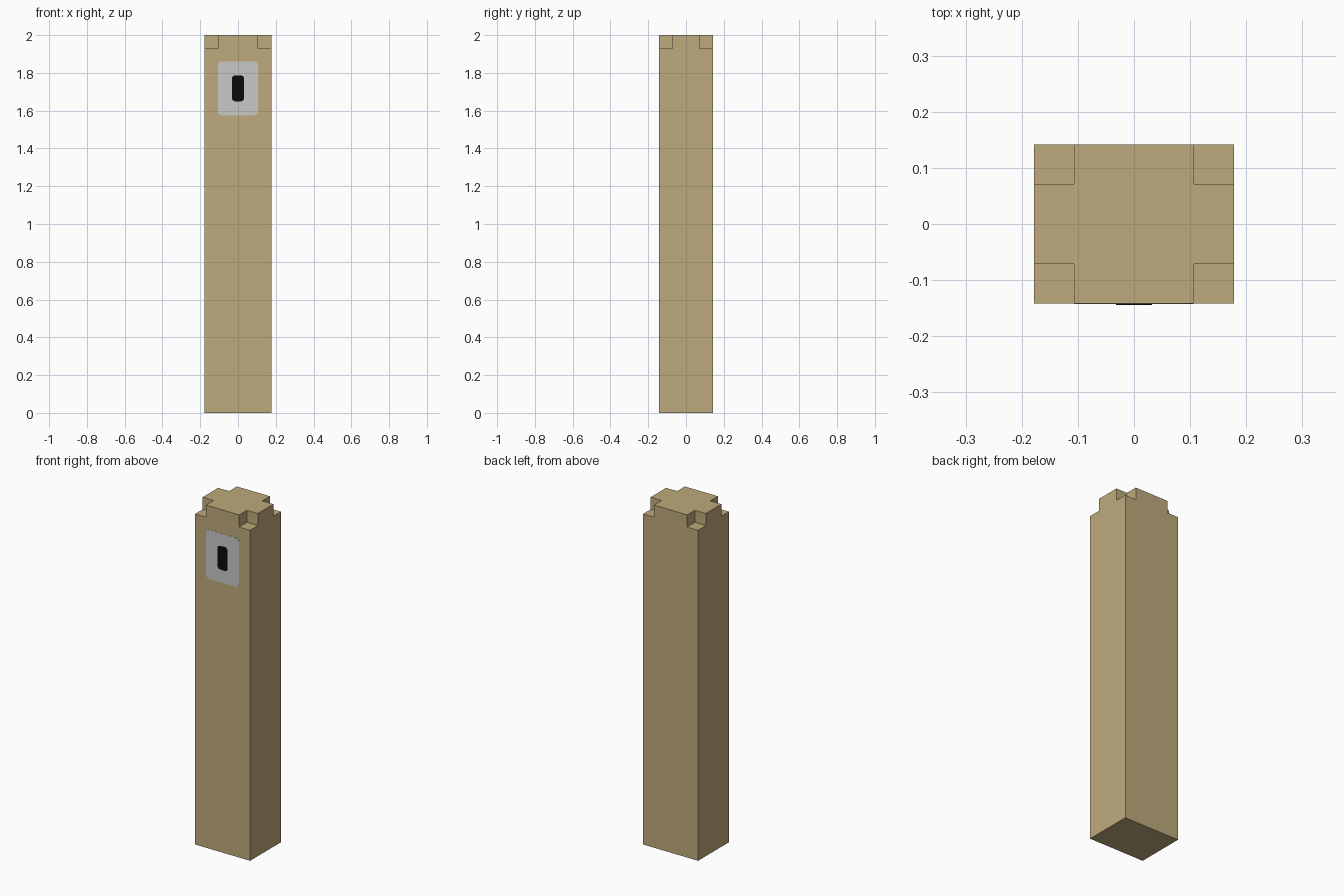
import bpy, bmesh, math

if "Cube" in bpy.data.objects:
    bpy.data.objects.remove(bpy.data.objects["Cube"])

HX, HY, H, N = 0.178, 0.142, 2.0, 0.071   # half sizes, height, corner notch


def material(name, rgb):
    m = bpy.data.materials.new(name)
    m.diffuse_color = (*rgb, 1)
    m.use_nodes = True
    m.node_tree.nodes["Principled BSDF"].inputs["Base Color"].default_value = m.diffuse_color
    return m


tan = material("tan", (0.515, 0.402, 0.200))
grey = material("light_grey", (0.578, 0.578, 0.578))
black = material("black", (0.003, 0.003, 0.003))


def finish(bm, name, mat):
    bmesh.ops.recalc_face_normals(bm, faces=bm.faces)
    me = bpy.data.meshes.new(name)
    bm.to_mesh(me)
    bm.free()
    me.materials.append(mat)
    ob = bpy.data.objects.new(name, me)
    bpy.context.collection.objects.link(ob)
    return ob


def extrude_faces(bm, faces, dx, dy, dz):
    geom = bmesh.ops.extrude_face_region(bm, geom=faces)["geom"]
    verts = [g for g in geom if isinstance(g, bmesh.types.BMVert)]
    bmesh.ops.translate(bm, verts=verts, vec=(dx, dy, dz))


# Tall post with its four top corners notched out: 3 x 3 cells at notch level
bm = bmesh.new()
xs = (-HX, -HX + N, HX - N, HX)
ys = (-HY, -HY + N, HY - N, HY)
grid = [[bm.verts.new((x, y, H - N)) for y in ys] for x in xs]
cross = []
for i in range(3):
    for j in range(3):
        f = bm.faces.new((grid[i][j], grid[i + 1][j], grid[i + 1][j + 1], grid[i][j + 1]))
        if i == 1 or j == 1:
            cross.append(f)
rim = [e for e in bm.edges if e.is_boundary]
# walls down to the ground and the bottom face
geom = bmesh.ops.extrude_edge_only(bm, edges=rim)["geom"]
bmesh.ops.translate(bm, verts=[g for g in geom if isinstance(g, bmesh.types.BMVert)],
                    vec=(0, 0, N - H))
bmesh.ops.holes_fill(bm, edges=[e for e in bm.edges if e.is_boundary], sides=0)
# raised cross on top
extrude_faces(bm, cross, 0, 0, N)
bmesh.ops.delete(bm, geom=[f for f in cross if f.is_valid], context='FACES')
bmesh.ops.dissolve_limit(bm, angle_limit=0.01, verts=bm.verts, edges=bm.edges)
finish(bm, "post", tan)


# Thin rounded plates on the front
def front_plate(name, half_w, z0, z1, r, thick, mat):
    bm = bmesh.new()
    zc, hh = (z0 + z1) / 2, (z1 - z0) / 2
    verts = []
    for k, (sx, sz) in enumerate(((1, 1), (-1, 1), (-1, -1), (1, -1))):
        for s in range(5):
            a = math.radians(90 * k + 22.5 * s)
            verts.append(bm.verts.new((sx * (half_w - r) + r * math.cos(a), -HY,
                                       zc + sz * (hh - r) + r * math.sin(a))))
    f = bm.faces.new(verts)
    extrude_faces(bm, [f], 0, -thick, 0)
    return finish(bm, name, mat)


front_plate("face_plate", 0.106, 1.575, 1.861, 0.02, 0.001, grey)
front_plate("centre_slot", 0.032, 1.649, 1.787, 0.018, 0.002, black)
